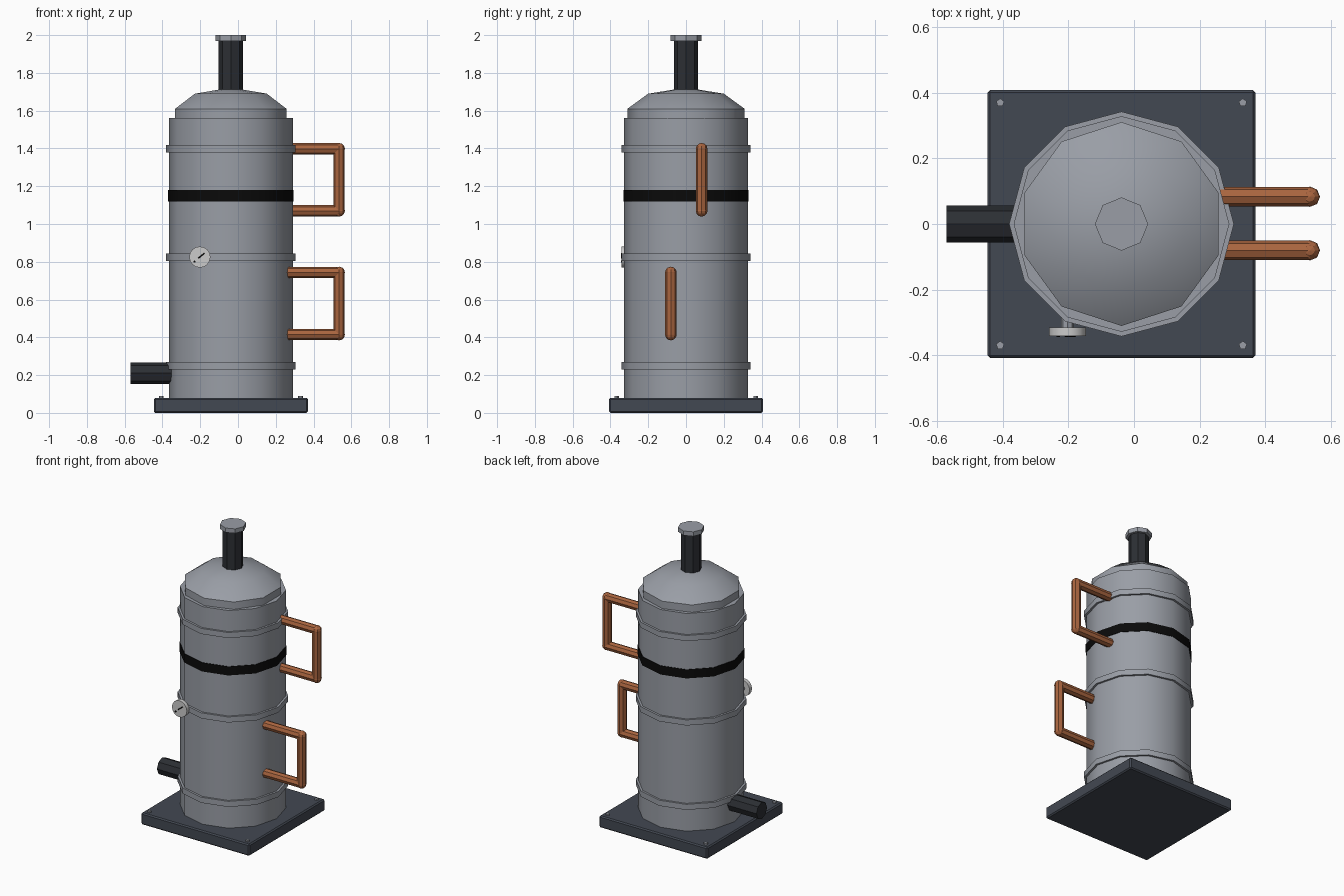
import bpy, bmesh, math
from mathutils import Vector, Matrix

if "Cube" in bpy.data.objects:
    bpy.data.objects.remove(bpy.data.objects["Cube"])

CX = -0.038  # tank axis

def mat(name, rgb):
    m = bpy.data.materials.new(name)
    m.diffuse_color = (*rgb, 1)
    m.use_nodes = True
    m.node_tree.nodes["Principled BSDF"].inputs["Base Color"].default_value = m.diffuse_color
    return m

SLATE = mat("slate", (0.055, 0.065, 0.085))
DARK = mat("dark_iron", (0.025, 0.028, 0.034))
BLACK = mat("black", (0.003, 0.003, 0.003))
COPPER = mat("copper", (0.40, 0.13, 0.05))
STEEL = mat("steel", (0.32, 0.34, 0.38))
WHITE = mat("white", (0.75, 0.75, 0.73))

def finish(name, bm, material, smooth=None):
    bmesh.ops.recalc_face_normals(bm, faces=bm.faces[:])
    me = bpy.data.meshes.new(name)
    bm.to_mesh(me)
    bm.free()
    ob = bpy.data.objects.new(name, me)
    bpy.context.collection.objects.link(ob)
    me.materials.append(material)
    if smooth:
        bpy.ops.object.select_all(action='DESELECT')
        ob.select_set(True)
        bpy.context.view_layer.objects.active = ob
        bpy.ops.object.shade_smooth_by_angle(angle=math.radians(smooth))
    return ob

def add_tube(bm, a, b, r, sides):
    a, b = Vector(a), Vector(b)
    d = b - a
    rot = Vector((0, 0, 1)).rotation_difference(d).to_matrix().to_4x4()
    bmesh.ops.create_cone(bm, cap_ends=True, segments=sides, radius1=r, radius2=r,
                          depth=d.length, matrix=Matrix.Translation((a + b) / 2) @ rot)

def tube(name, a, b, r, sides, material, smooth=None):
    bm = bmesh.new()
    add_tube(bm, a, b, r, sides)
    return finish(name, bm, material, smooth)

def ring(name, z0, z1, r, sides, material, smooth=None):
    return tube(name, (CX, 0, z0), (CX, 0, z1), r, sides, material, smooth)

# Base plate with softened edges
bm = bmesh.new()
bmesh.ops.create_cube(bm, size=1, matrix=Matrix.Translation((CX, 0, 0.04))
                      @ Matrix.Diagonal((0.815, 0.815, 0.08, 1)))
bmesh.ops.bevel(bm, geom=bm.edges[:], offset=0.008, segments=1, affect='EDGES')
finish("base_plate", bm, SLATE)

# Corner bolts
for sx in (-1, 1):
    for sy in (-1, 1):
        x, y = CX + sx * 0.369, sy * 0.369
        tube("base_bolt", (x, y, 0.07), (x, y, 0.09), 0.013, 5, STEEL)

# Tank body, hoops and black stripe
ring("tank_body", 0.06, 1.56, 0.328, 12, STEEL, 35)
for z in (0.25, 0.824, 1.398):
    ring("tank_hoop", z - 0.019, z + 0.019, 0.342, 12, STEEL, 35)
ring("black_stripe", 1.12, 1.18, 0.3315, 12, BLACK, 35)

# Domed lid, spun from a profile
bm = bmesh.new()
pts = [(0, 1.5), (0.31, 1.5), (0.31, 1.61), (0.2, 1.69), (0, 1.722)]
vs = [bm.verts.new((CX, r, z)) for r, z in pts]
es = [bm.edges.new(p) for p in zip(vs, vs[1:])]
bmesh.ops.spin(bm, geom=vs + es, cent=(CX, 0, 0), axis=(0, 0, 1),
               angle=math.tau, steps=10, use_merge=True)
bmesh.ops.remove_doubles(bm, verts=bm.verts[:], dist=1e-4)
finish("domed_lid", bm, STEEL, 40)

# Chimney and cap
ring("chimney", 1.66, 1.975, 0.064, 8, DARK)
ring("chimney_cap", 1.97, 2.0, 0.081, 8, STEEL)

# Outlet pipe on the left
tube("outlet_pipe", (-0.57, 0, 0.21), (-0.30, 0, 0.21), 0.057, 8, DARK)

# Copper pipe loops on the right
for name, y, z0, z1 in (("upper_pipe", 0.083, 1.07, 1.398),
                        ("lower_pipe", -0.08, 0.415, 0.743)):
    bm = bmesh.new()
    xo, xi = 0.535, 0.24
    add_tube(bm, (xi, y, z0), (xo, y, z0), 0.03, 8)
    add_tube(bm, (xo, y, z0), (xo, y, z1), 0.03, 8)
    add_tube(bm, (xi, y, z1), (xo, y, z1), 0.03, 8)
    for z in (z0, z1):
        bmesh.ops.create_uvsphere(bm, u_segments=8, v_segments=6, radius=0.031,
                                  matrix=Matrix.Translation((xo, y, z)))
    finish(name, bm, COPPER)

# Pressure gauge with needle and pivot mark
GX, GZ = -0.202, 0.825
tube("gauge_dial", (GX, -0.315, GZ), (GX, -0.341, GZ), 0.056, 16, WHITE, 35)
tube("gauge_stem", (GX, -0.27, GZ), (GX, -0.32, GZ), 0.02, 8, STEEL)
tube("gauge_needle", (GX - 0.008, -0.341, GZ - 0.006), (GX + 0.024, -0.341, GZ + 0.02),
     0.003, 4, BLACK)
tube("gauge_mark", (GX - 0.028, -0.338, GZ - 0.024), (GX - 0.028, -0.344, GZ - 0.024),
     0.006, 6, BLACK)
